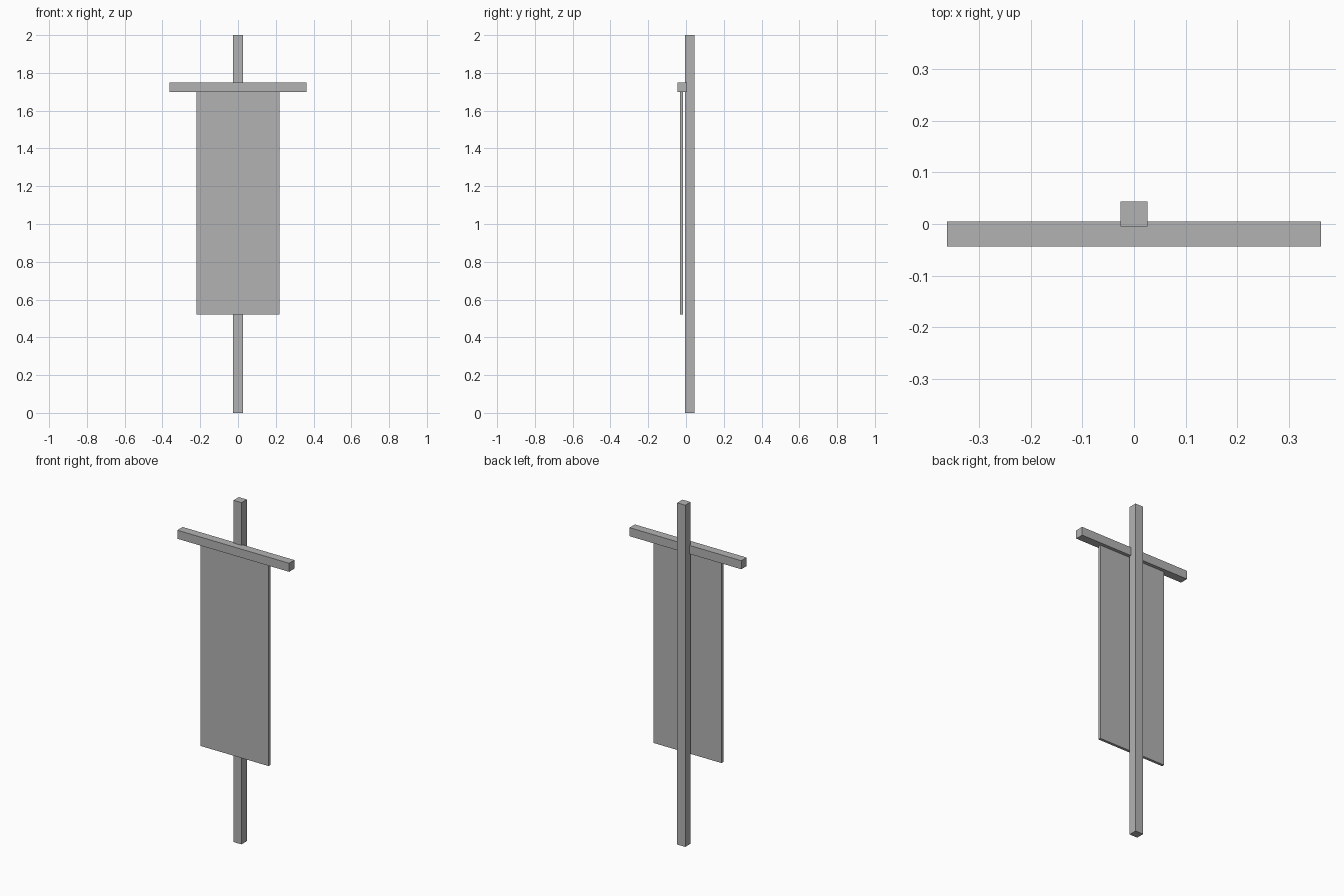
import bpy

cube = bpy.data.objects.get("Cube")
if cube:
    bpy.data.objects.remove(cube, do_unlink=True)

# One plain grey for the whole banner
grey = bpy.data.materials.new("plain grey")
grey.use_nodes = True
colour = (0.45, 0.45, 0.45, 1)
grey.diffuse_color = colour
grey.node_tree.nodes["Principled BSDF"].inputs["Base Color"].default_value = colour


def box(name, low, high):
    """Axis-aligned box between two corners."""
    centre = [(a + b) / 2 for a, b in zip(low, high)]
    size = [b - a for a, b in zip(low, high)]
    bpy.ops.mesh.primitive_cube_add(size=1, location=centre)
    obj = bpy.context.object
    obj.name = name
    obj.scale = size
    bpy.ops.object.transform_apply(location=False, rotation=False, scale=True)
    obj.data.materials.append(grey)
    return obj


# Upright pole
box("pole", (-0.026, -0.005, 0), (0.026, 0.044, 2))
# Crossbar fixed to the front of the pole
box("crossbar", (-0.362, -0.044, 1.70), (0.362, 0.005, 1.75))
# Thin cloth hanging below the crossbar
box("banner_cloth", (-0.22, -0.031, 0.52), (0.22, -0.015, 1.70))
